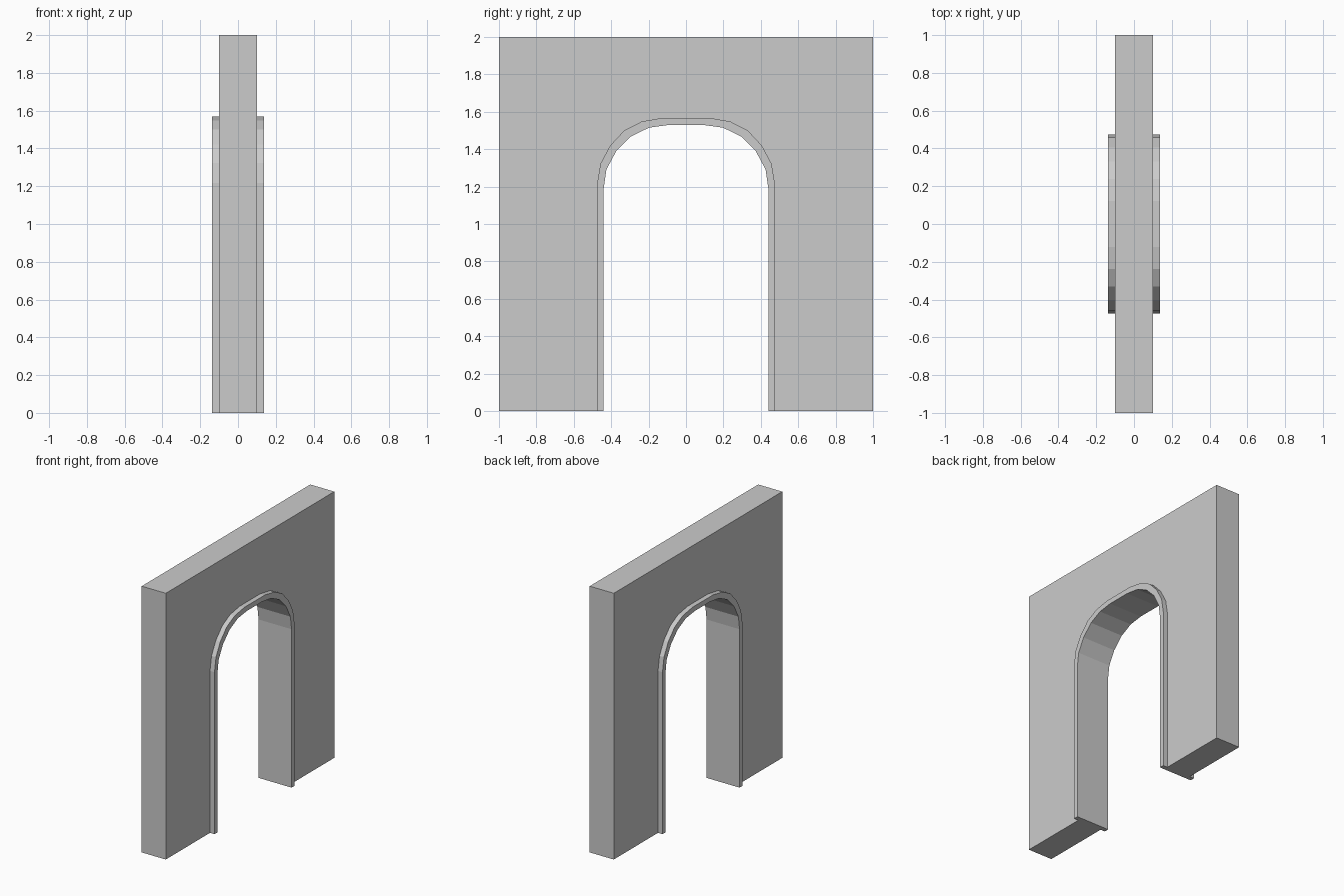
import bpy, bmesh

if "Cube" in bpy.data.objects:
    bpy.data.objects.remove(bpy.data.objects["Cube"])

WALL_X, TRIM_X = 0.1, 0.137

# Half profiles (y, z) of the arch, from the floor up to the crown
inner_half = [(0.44, 0), (0.44, 1.19), (0.426, 1.29), (0.374, 1.388),
              (0.294, 1.468), (0.198, 1.515), (0.09, 1.53)]
outer_half = [(0.475, 0), (0.475, 1.217), (0.457, 1.323), (0.405, 1.42),
              (0.33, 1.50), (0.237, 1.548), (0.122, 1.568)]


def mirrored(half):
    return half + [(-y, z) for y, z in reversed(half)]


def finish(name, bm):
    bmesh.ops.recalc_face_normals(bm, faces=bm.faces)
    mesh = bpy.data.meshes.new(name)
    bm.to_mesh(mesh)
    bm.free()
    obj = bpy.data.objects.new(name, mesh)
    bpy.context.collection.objects.link(obj)


inner, outer = mirrored(inner_half), mirrored(outer_half)

# Wall: arched sheet on both sides, closed along its edges except at the
# opening, where the arch lining takes over
bm = bmesh.new()
outline = outer + [(-1, 0), (-1, 2), (1, 2), (1, 0)]
sides = [[bm.verts.new((x, y, z)) for y, z in outline] for x in (-WALL_X, WALL_X)]
for side in sides:
    bm.faces.new(side)
a, b = sides
n = len(outline)
for i in range(len(outer) - 1, n):
    j = (i + 1) % n
    bm.faces.new((a[i], a[j], b[j], b[i]))
finish("wall", bm)

# Arch lining: U-shaped section swept along the arch, projecting on both sides
bm = bmesh.new()
rings = []
for (yi, zi), (yo, zo) in zip(inner, outer):
    section = [(-WALL_X, yo, zo), (-TRIM_X, yo, zo), (-TRIM_X, yi, zi),
               (TRIM_X, yi, zi), (TRIM_X, yo, zo), (WALL_X, yo, zo)]
    rings.append([bm.verts.new(p) for p in section])
for r, s in zip(rings, rings[1:]):
    for k in range(5):
        bm.faces.new((r[k], r[k + 1], s[k + 1], s[k]))
# Feet of the lining
bm.faces.new(rings[0])
bm.faces.new(rings[-1])
finish("arch_trim", bm)
